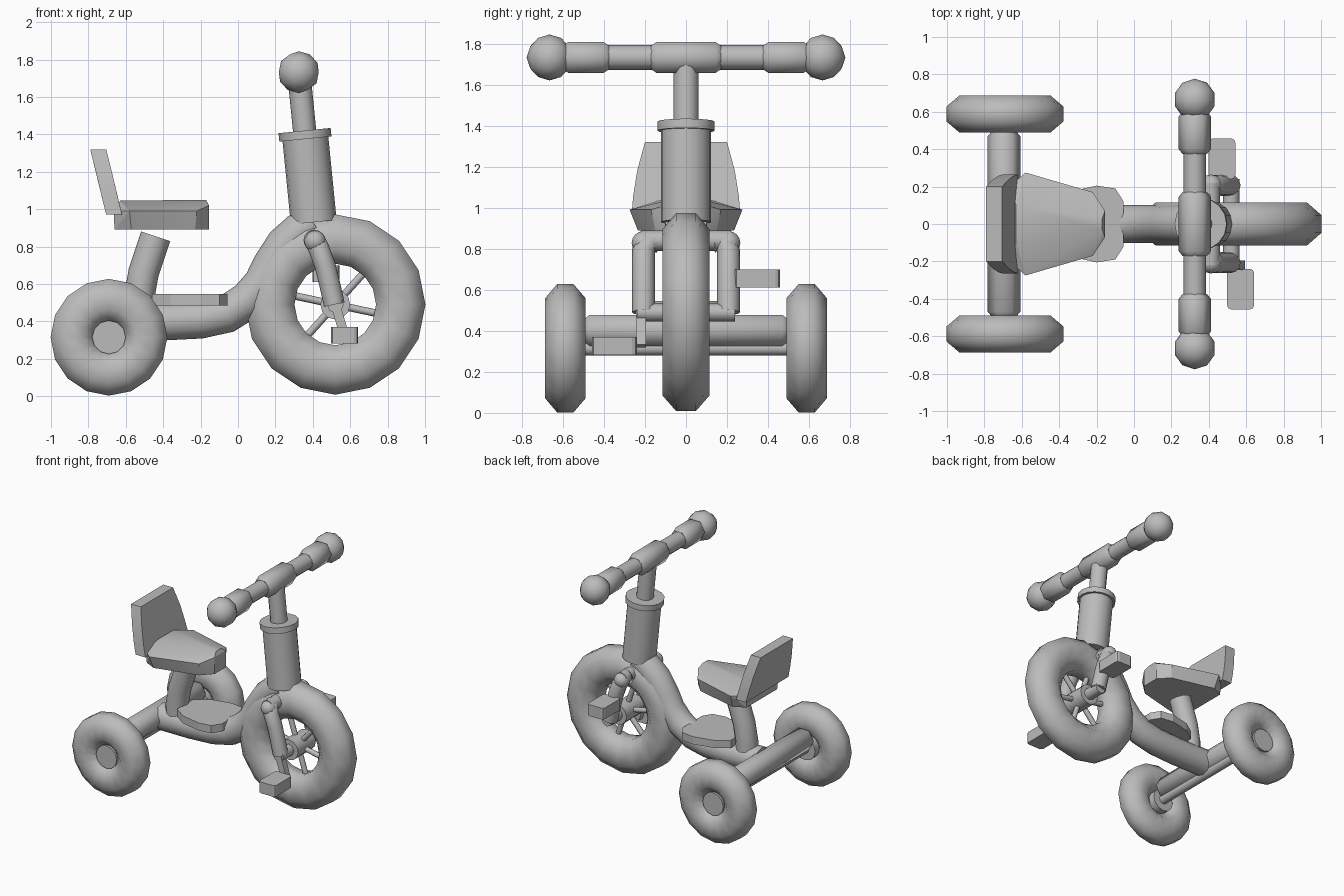
import bpy, bmesh, math
from mathutils import Vector

if "Cube" in bpy.data.objects:
    bpy.data.objects.remove(bpy.data.objects["Cube"], do_unlink=True)

grey = bpy.data.materials.new("plain grey")
grey.use_nodes = True
grey.diffuse_color = (0.5, 0.5, 0.5, 1)
grey.node_tree.nodes["Principled BSDF"].inputs["Base Color"].default_value = (0.5, 0.5, 0.5, 1)


def finish(name, bm, smooth=50):
    bmesh.ops.recalc_face_normals(bm, faces=bm.faces)
    mesh = bpy.data.meshes.new(name)
    bm.to_mesh(mesh)
    bm.free()
    mesh.materials.append(grey)
    ob = bpy.data.objects.new(name, mesh)
    bpy.context.collection.objects.link(ob)
    bpy.ops.object.select_all(action="DESELECT")
    ob.select_set(True)
    bpy.context.view_layer.objects.active = ob
    if smooth:
        bpy.ops.object.shade_smooth_by_angle(angle=math.radians(smooth))
    return ob


def tube(name, points, radii, sides=12, phase=0.0):
    """Sweep a ring along a path; radii is one number or one per point."""
    pts = [Vector(p) for p in points]
    if not isinstance(radii, (list, tuple)):
        radii = [radii] * len(pts)
    bm = bmesh.new()
    rings = []
    for i, p in enumerate(pts):
        t = (pts[min(i + 1, len(pts) - 1)] - pts[max(i - 1, 0)]).normalized()
        u = Vector((0, 1, 0)) if abs(t.y) < 0.8 else Vector((1, 0, 0))
        u = (u - t * u.dot(t)).normalized()
        v = t.cross(u)
        ring = []
        for k in range(sides):
            a = phase + math.tau * k / sides
            ring.append(bm.verts.new(p + radii[i] * (u * math.cos(a) + v * math.sin(a))))
        rings.append(ring)
    for a, b in zip(rings, rings[1:]):
        for k in range(sides):
            n = (k + 1) % sides
            bm.faces.new((a[k], a[n], b[n], b[k]))
    bm.faces.new(rings[0])
    bm.faces.new(rings[-1])
    return finish(name, bm)


def tyre(name, center, major, minor, half_width):
    """Eight-sided section spun about the axle."""
    c = Vector(center)
    bm = bmesh.new()
    k = 1 / math.cos(math.pi / 8)
    verts = []
    for i in range(8):
        a = math.tau * (i + 0.5) / 8
        verts.append(bm.verts.new(c + Vector((major + k * minor * math.cos(a),
                                              k * half_width * math.sin(a), 0))))
    edges = [bm.edges.new((verts[i], verts[(i + 1) % 8])) for i in range(8)]
    bmesh.ops.spin(bm, geom=verts + edges, cent=c, axis=(0, 1, 0),
                   angle=math.tau, steps=16, use_merge=False)
    bmesh.ops.remove_doubles(bm, verts=bm.verts, dist=0.001)
    return finish(name, bm)


def hull(name, points, bevel=0.0):
    bm = bmesh.new()
    for p in points:
        bm.verts.new(p)
    bmesh.ops.convex_hull(bm, input=bm.verts)
    bmesh.ops.dissolve_limit(bm, angle_limit=0.02, verts=bm.verts, edges=bm.edges)
    if bevel:
        up = [e for e in bm.edges if abs(e.verts[0].co.z - e.verts[1].co.z) > 0.03]
        bmesh.ops.bevel(bm, geom=up, offset=bevel, segments=2, affect="EDGES", profile=0.5)
    return finish(name, bm, 20)


def mirrored(points):
    return [(x, s * y, z) for x, y, z in points for s in (1, -1)]


def hex_sleeve(name, x, z, y0, y1, r, neck):
    """Hexagonal sleeve whose ends taper slightly."""
    ys = (y0, y0 + 0.025, y1 - 0.025, y1)
    return tube(name, [(x, y, z) for y in ys], (neck, r, r, neck), 6)


# Wheels
WX, WZ = 0.52, 0.49
tyre("front_tyre", (WX, 0, WZ), 0.35, 0.132, 0.115)
tube("front_hub", [(WX, -0.11, WZ), (WX, 0.11, WZ)], 0.08)
tube("front_axle", [(WX, -0.24, WZ), (WX, 0.24, WZ)], 0.045, 8)
for i in range(6):
    a = math.radians(-12 + 60 * i)
    dx, dz = math.cos(a), math.sin(a)
    tube("spoke", [(WX + dx * r, 0, WZ + dz * r) for r in (0.05, 0.27)], 0.02, 8)

RX, RZ = -0.69, 0.315
for side, label in ((1, "left"), (-1, "right")):
    tyre(label + "_rear_tyre", (RX, side * 0.588, RZ), 0.197, 0.115, 0.098)
    tube(label + "_rear_hub", [(RX, side * y, RZ) for y in (0.49, 0.65)], 0.09)
tube("rear_axle", [(RX, -0.55, RZ), (RX, 0.55, RZ)], 0.035)
hex_sleeve("rear_beam", -0.695, 0.402, -0.495, 0.495, 0.087, 0.065)

# Frame tube, seat post and foot plate
tube("frame_tube", [(-0.66, 0, 0.4), (-0.4, 0, 0.4), (-0.2, 0, 0.41), (-0.06, 0, 0.44),
                    (0.05, 0, 0.51), (0.13, 0, 0.6), (0.18, 0, 0.7),
                    (0.25, 0, 0.81), (0.33, 0, 0.88), (0.4, 0, 0.93)], 0.102)
tube("seat_post", [(-0.53, 0, 0.4), (-0.53, 0, 0.52), (-0.505, 0, 0.66),
                   (-0.44, 0, 0.855)], 0.082)
hull("foot_plate", mirrored([(x, y, z) for z in (0.485, 0.545) for x, y in
                             ((-0.46, 0.1), (-0.36, 0.17), (-0.2, 0.205),
                              (-0.1, 0.19), (-0.055, 0.12))]))

# Seat and backrest
hull("seat", mirrored([
    (-0.66, 0.19, 0.89), (-0.57, 0.235, 0.89), (-0.23, 0.15, 0.89), (-0.155, 0.07, 0.89),
    (-0.665, 0.2, 0.99), (-0.58, 0.275, 0.99), (-0.22, 0.17, 0.99), (-0.155, 0.07, 1.02),
    (-0.63, 0.1, 1.045), (-0.17, 0.03, 1.05)]))
hull("backrest", mirrored([(x + dx, y, z) for dx in (0, 0.085) for x, y, z in
                           ((-0.79, 0.2, 1.32), (-0.755, 0.238, 1.18),
                            (-0.727, 0.257, 1.06), (-0.705, 0.265, 0.97))]))


# Steering column, leaning back along one axis
def column(z):
    return (0.325 + (1.73 - z) * 0.1, 0, z)


tube("head_tube", [column(0.93), column(1.39)], 0.123, 16)
tube("head_collar", [column(1.375), column(1.42)], 0.14, 16)
tube("stem", [column(1.38), column(1.72)], 0.062)

# Handlebar
HX, HZ = 0.325, 1.732
tube("handlebar", [(HX, -0.62, HZ), (HX, 0.62, HZ)], 0.06)
hex_sleeve("center_clamp", HX, HZ, -0.17, 0.17, 0.086, 0.066)
for side, label in ((1, "left"), (-1, "right")):
    hex_sleeve(label + "_grip", HX, HZ, *sorted((side * 0.375, side * 0.6)), 0.086, 0.066)
    bm = bmesh.new()
    bmesh.ops.create_icosphere(bm, subdivisions=2, radius=0.112)
    bmesh.ops.translate(bm, verts=bm.verts, vec=(HX, side * 0.665, HZ))
    finish(label + "_knob", bm)

# Fork
tube("fork_crown", [(0.41, -0.22, 0.84), (0.41, 0.22, 0.84)], 0.05)
for side, label in ((1, "left"), (-1, "right")):
    tube(label + "_fork_leg", [(0.405, side * 0.15, 0.835), (0.412, side * 0.19, 0.83),
                               (0.432, side * 0.207, 0.79), (0.465, side * 0.207, 0.7),
                               (0.49, side * 0.207, 0.6), (0.515, side * 0.207, 0.49)], 0.056)
    bm = bmesh.new()
    bmesh.ops.create_uvsphere(bm, u_segments=12, v_segments=8, radius=0.058)
    bmesh.ops.translate(bm, verts=bm.verts, vec=(0.412, side * 0.207, 0.828))
    finish(label + "_fork_shoulder", bm)

# Cranks and pedals, half a turn apart
for side, label in ((1, "left"), (-1, "right")):
    px, pz = WX - side * 0.05, WZ + side * 0.165
    tube(label + "_crank", [(WX - side * 0.0, side * 0.22, WZ), (px, side * 0.22, pz)],
         0.035, 4, math.pi / 4)
    hull(label + "_pedal", [(px + dx, side * y, pz + dz) for dx in (-0.072, 0.072)
                            for y in (0.24, 0.457) for dz in (-0.044, 0.044)], 0.022)
